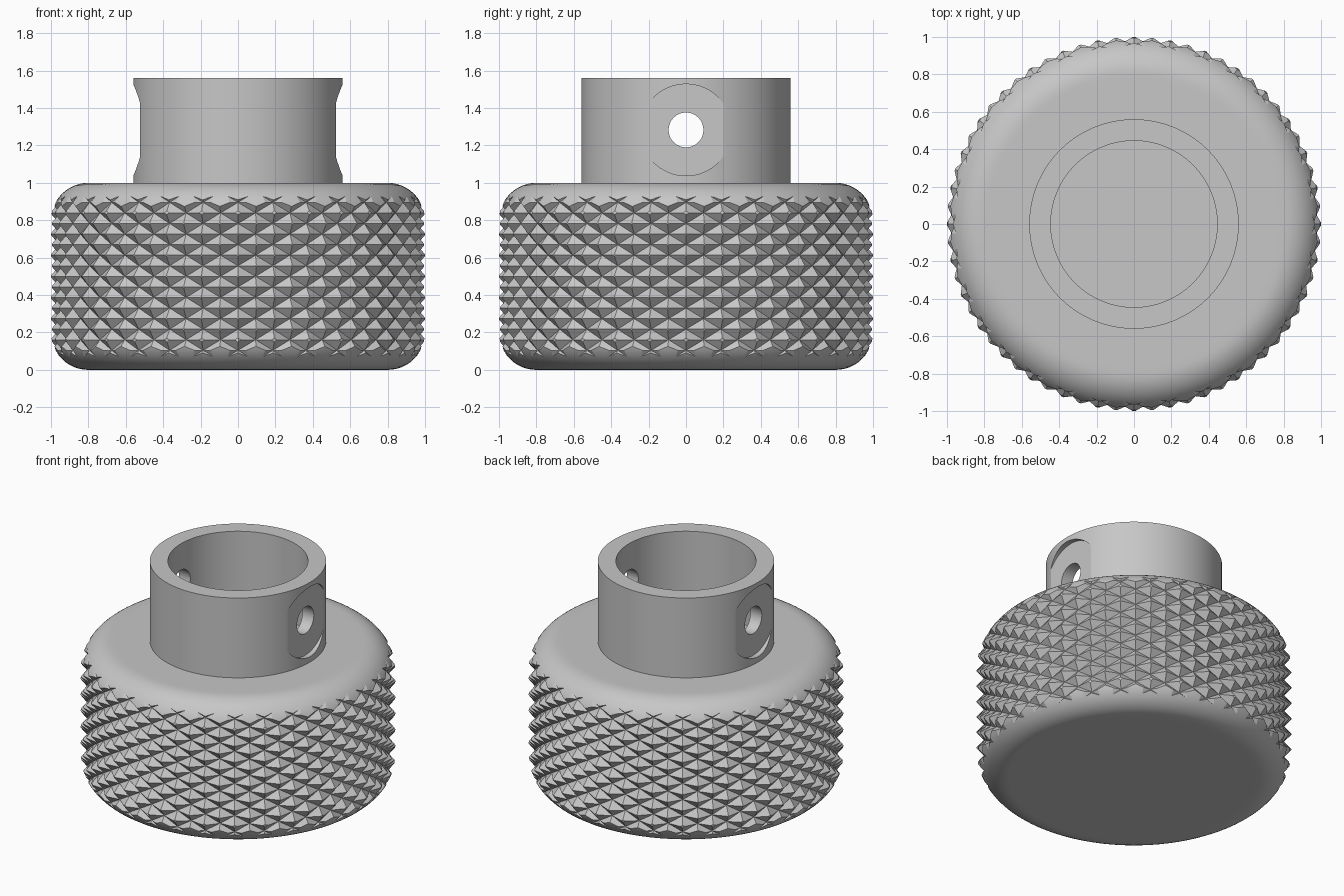
import bpy, bmesh, math

if "Cube" in bpy.data.objects:
    bpy.data.objects.remove(bpy.data.objects["Cube"])

metal = bpy.data.materials.new("grey metal")
metal.diffuse_color = (0.57, 0.57, 0.57, 1)
metal.use_nodes = True
metal.node_tree.nodes["Principled BSDF"].inputs["Base Color"].default_value = metal.diffuse_color


def finish(name, bm):
    """Turn a bmesh into a linked object with the metal material."""
    bmesh.ops.recalc_face_normals(bm, faces=bm.faces[:])
    mesh = bpy.data.meshes.new(name)
    bm.to_mesh(mesh)
    bm.free()
    mesh.materials.append(metal)
    obj = bpy.data.objects.new(name, mesh)
    bpy.context.collection.objects.link(obj)
    return obj


def polar(r, angle, z):
    return (r * math.cos(angle), r * math.sin(angle), z)


def lathe(name, profile, closed=False, segs=128):
    """Revolve (radius, z) points about the z axis."""
    bm = bmesh.new()
    rings = [[bm.verts.new(polar(r, 2 * math.pi * i / segs, z)) for i in range(segs)]
             for r, z in profile]
    pairs = list(zip(rings, rings[1:]))
    if closed:
        pairs.append((rings[-1], rings[0]))
    for a, b in pairs:
        for i in range(segs):
            j = (i + 1) % segs
            bm.faces.new((a[i], a[j], b[j], b[i]))
    bmesh.ops.remove_doubles(bm, verts=bm.verts[:], dist=1e-5)
    return finish(name, bm)


def boolean(obj, cutter, operation):
    """Apply a boolean and remove the helper."""
    mod = obj.modifiers.new("cut", 'BOOLEAN')
    mod.object = cutter
    mod.operation = operation
    mod.solver = 'EXACT'
    bpy.context.view_layer.objects.active = obj
    bpy.ops.object.modifier_apply(modifier=mod.name)
    bpy.data.objects.remove(cutter)


def smooth(obj, degrees):
    bpy.ops.object.select_all(action='DESELECT')
    obj.select_set(True)
    bpy.context.view_layer.objects.active = obj
    bpy.ops.object.shade_smooth_by_angle(angle=math.radians(degrees))


# Knurl envelope: rows of four-sided pyramids between crossing helical grooves
def knurl_envelope(count=32, pitch=0.113, r_groove=0.955, r_tip=1.004, rows=11):
    bm = bmesh.new()
    step = 2 * math.pi / count
    corner = {}
    for j in range(-rows, rows + 1):
        for i in range(count):
            # Slots are half steps; corners sit on slots of the row's parity
            slot = 2 * i + (0 if j % 2 else 1)
            corner[j, slot] = bm.verts.new(
                polar(r_groove, slot * step / 2, 0.5 + j * pitch / 2))
    wrap = 2 * count
    for j in range(-rows + 1, rows):
        for i in range(count):
            slot = 2 * i + (1 if j % 2 else 0)
            tip = bm.verts.new(polar(r_tip, slot * step / 2, 0.5 + j * pitch / 2))
            ring = [corner[j, (slot + 1) % wrap], corner[j + 1, slot],
                    corner[j, (slot - 1) % wrap], corner[j - 1, slot]]
            for k in range(4):
                bm.faces.new((tip, ring[k], ring[(k + 1) % 4]))
    # Close both ends beyond the body
    rims = [e for e in bm.edges if e.is_boundary]
    caps = {s: bm.verts.new((0, 0, 0.5 + s * 0.72)) for s in (-1, 1)}
    for e in rims:
        a, b = e.verts
        bm.faces.new((a, b, caps[1 if a.co.z > 0.5 else -1]))
    return finish("knurl_helper", bm)


# Round-edged knob body with the knurl cut into its side
fillet = 0.2
lower = [(0.8 + fillet * math.sin(t), fillet - fillet * math.cos(t))
         for t in (math.pi / 2 * k / 12 for k in range(13))]
upper = [(r, 1 - z) for r, z in reversed(lower)]
body = lathe("knurled_body", [(0, 0), (0.77, 0)] + lower + upper + [(0.77, 1), (0, 1)])
boolean(body, knurl_envelope(), 'INTERSECT')
smooth(body, 20)

# Hollow collar
collar = lathe("collar", [(0.445, 0.99), (0.56, 0.99), (0.56, 1.56), (0.445, 1.56)],
               closed=True)


def cross_cylinder(radius, x0, x1):
    """Cylinder along x at the height of the screw hole."""
    bpy.ops.mesh.primitive_cylinder_add(
        vertices=64, radius=radius, depth=x1 - x0,
        location=((x0 + x1) / 2, 0, 1.283), rotation=(0, math.pi / 2, 0))
    obj = bpy.context.object
    obj.hide_render = True
    obj.data.materials.append(metal)
    return obj


# Flat round seats on both sides, and the hole straight through
boolean(collar, cross_cylinder(0.245, 0.523, 0.7), 'DIFFERENCE')
boolean(collar, cross_cylinder(0.245, -0.7, -0.523), 'DIFFERENCE')
boolean(collar, cross_cylinder(0.093, -0.8, 0.8), 'DIFFERENCE')
smooth(collar, 15)
